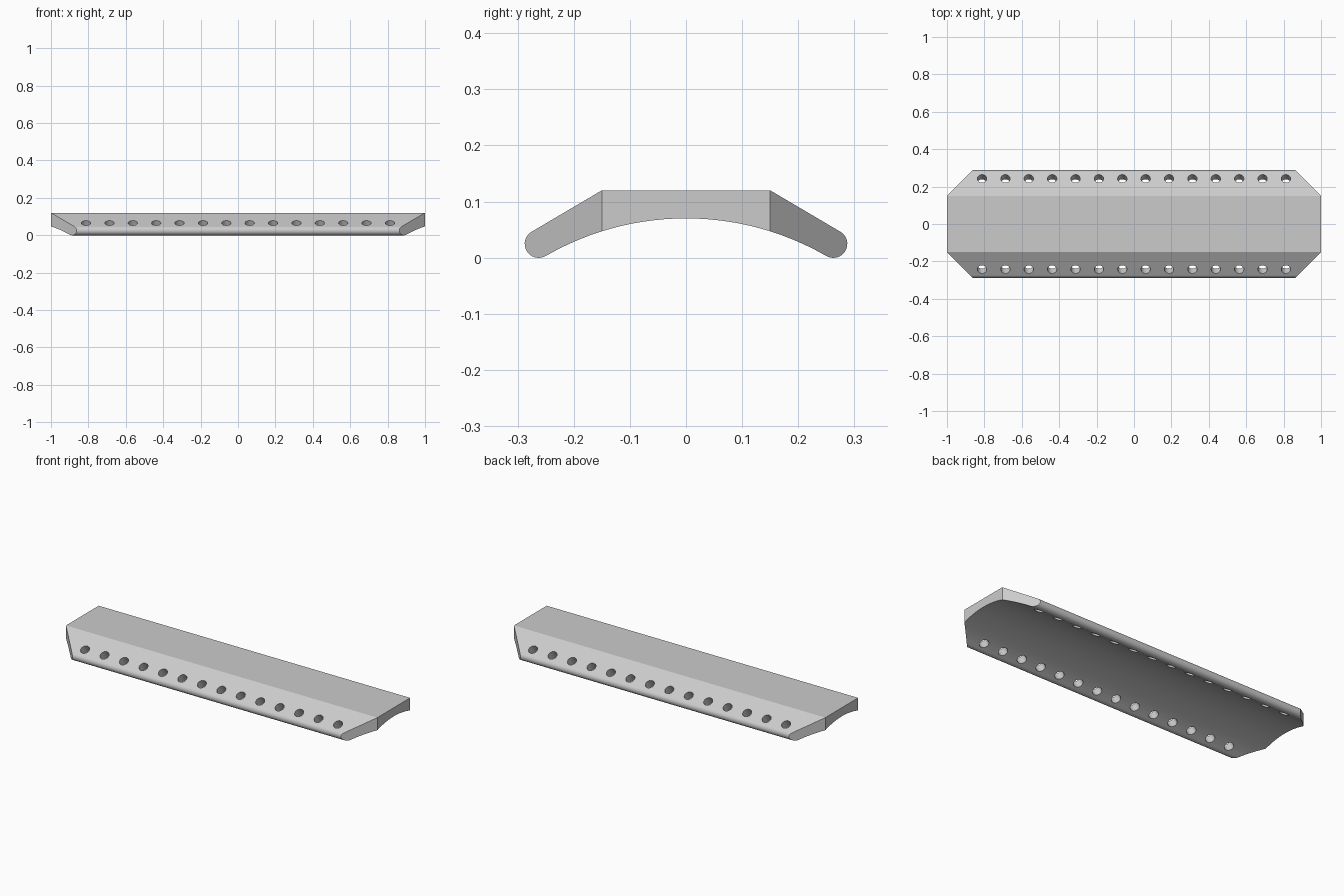
import bpy, bmesh
from math import sin, cos, asin, radians
from mathutils import Matrix

if "Cube" in bpy.data.objects:
    bpy.data.objects.remove(bpy.data.objects["Cube"], do_unlink=True)

FLAT = 0.15      # half width of the flat top
TOP = 0.12
ARC = 0.5        # radius of the hollow underside
APEX = 0.07      # height of the hollow at the middle
EDGE = 0.025     # radius of the rounded long edges
SLOPE = radians(30)


def new_object(name, bm):
    mesh = bpy.data.meshes.new(name)
    bm.to_mesh(mesh)
    bm.free()
    obj = bpy.data.objects.new(name, mesh)
    bpy.context.collection.objects.link(obj)
    return obj


def half_profile():
    """Flat top corner, rounded edge, then the hollow underside to the middle."""
    pts = [(FLAT, TOP)]
    cy = (ARC + EDGE) * sin(SLOPE)
    cz = APEX - ARC + (ARC + EDGE) * cos(SLOPE)
    for i in range(17):
        a = radians(60 - 180 * i / 16)
        pts.append((cy + EDGE * cos(a), cz + EDGE * sin(a)))
    seam = asin(FLAT / ARC)
    angles = [SLOPE + (seam - SLOPE) * i / 5 for i in range(1, 6)]
    angles += [seam * (1 - i / 8) for i in range(1, 9)]
    pts += [(ARC * sin(a), APEX - ARC + ARC * cos(a)) for a in angles]
    return pts


# Curved plate, with the ends cut back at 45 degrees beside the flat top
half = half_profile()
profile = half + [(-y, z) for y, z in reversed(half[:-1])]
bm = bmesh.new()
ends = []
for side in (-1, 1):
    ends.append([bm.verts.new((side * (1 - max(0, abs(y) - FLAT)), y, z))
                 for y, z in profile])
count = len(profile)
for i in range(count):
    j = (i + 1) % count
    bm.faces.new((ends[0][i], ends[0][j], ends[1][j], ends[1][i]))
eps = 0.0001
for ring in ends:
    bm.faces.new([v for v in ring if abs(v.co.y) <= FLAT + eps])
    # the left-hand run wraps round the start of the loop, but its order holds
    for s in (-1, 1):
        bm.faces.new([v for v in ring if s * v.co.y >= FLAT - eps])
bmesh.ops.recalc_face_normals(bm, faces=bm.faces)
plate = new_object("curved_plate", bm)

# Row of holes along each sloping side, square to the slope
bm = bmesh.new()
for s in (-1, 1):
    for i in range(14):
        place = Matrix.Translation(((i - 6.5) * 0.125, s * 0.243, 0.066))
        bmesh.ops.create_cone(bm, cap_ends=True, segments=32, radius1=0.025,
                              radius2=0.025, depth=0.2,
                              matrix=place @ Matrix.Rotation(-s * SLOPE, 4, 'X'))
cutter = new_object("hole_cutter", bm)
cutter.hide_render = True

bpy.ops.object.select_all(action='DESELECT')
bpy.context.view_layer.objects.active = plate
plate.select_set(True)
cut = plate.modifiers.new("holes", 'BOOLEAN')
cut.operation = 'DIFFERENCE'
cut.solver = 'EXACT'
cut.object = cutter
bpy.ops.object.modifier_apply(modifier=cut.name)
bpy.data.objects.remove(cutter, do_unlink=True)

# Plain grey finish, with crisp edges kept
grey = bpy.data.materials.new("light_grey")
grey.use_nodes = True
colour = (0.6, 0.6, 0.6, 1)
grey.diffuse_color = colour
grey.node_tree.nodes["Principled BSDF"].inputs["Base Color"].default_value = colour
plate.data.materials.clear()
plate.data.materials.append(grey)
bpy.ops.object.shade_smooth_by_angle(angle=radians(20))
weighted = plate.modifiers.new("even_shading", 'WEIGHTED_NORMAL')
weighted.keep_sharp = True
